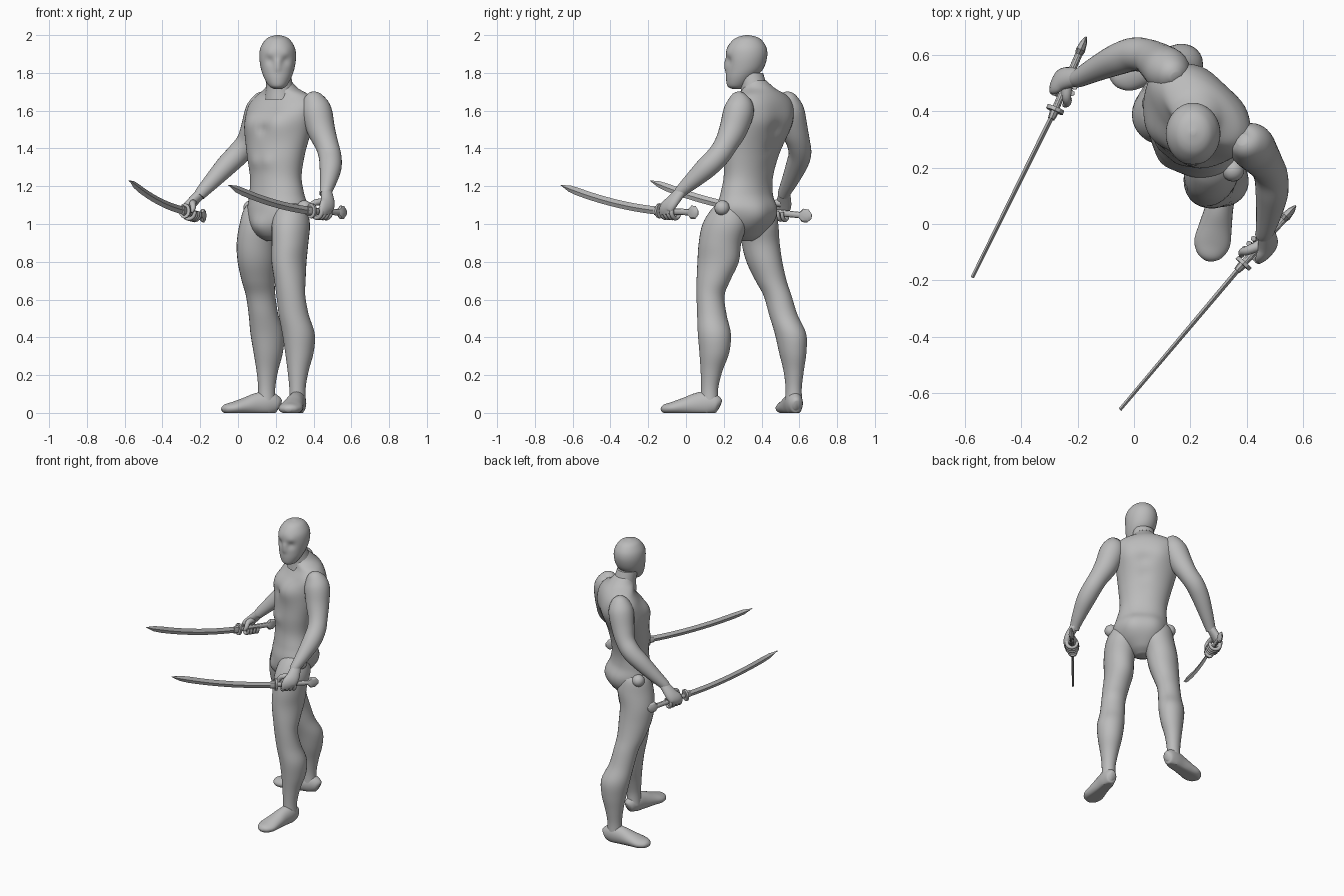
import bpy, bmesh, math
from mathutils import Vector

cube = bpy.data.objects.get("Cube")
if cube:
    bpy.data.objects.remove(cube, do_unlink=True)

grey = bpy.data.materials.new("plain_grey")
grey.use_nodes = True
grey.diffuse_color = (0.5, 0.5, 0.5, 1)
grey.node_tree.nodes["Principled BSDF"].inputs["Base Color"].default_value = (0.5, 0.5, 0.5, 1)
UP = Vector((0, 0, 1))


def yaw_axis(deg):
    """Sideways axis of a part turned about the vertical."""
    a = math.radians(deg)
    return Vector((math.cos(a), math.sin(a), 0))


def resample(rings, steps):
    """Catmull-Rom interpolation through the rings."""
    if steps == 1:
        return rings
    out, n = [], len(rings)
    for i in range(n - 1):
        a, b, c, d = (rings[max(0, min(n - 1, i + k))] for k in (-1, 0, 1, 2))
        for s in range(steps):
            t = s / steps
            out.append([q + 0.5 * t * (r - p + t * (2*p - 5*q + 4*r - s_ + t * (3*(q - r) + s_ - p)))
                        for p, q, r, s_ in zip(a, b, c, d)])
    return out + [rings[-1]]


def loft(name, rings, side, level=False, sides=28, steps=5, floor=False, angle=50):
    """Elliptical rings (x, y, z, half width, half depth) joined into a solid."""
    rings = resample(rings, steps)
    pts = [Vector(r[:3]) for r in rings]
    bm = bmesh.new()
    loops = []
    for i, r in enumerate(rings):
        t = UP if level else (pts[min(i + 1, len(pts) - 1)] - pts[max(i - 1, 0)]).normalized()
        u = (side - t * side.dot(t)).normalized()
        v = t.cross(u)
        loop = []
        for k in range(sides):
            a = 2 * math.pi * k / sides
            p = pts[i] + u * math.cos(a) * max(r[3], 0.001) + v * math.sin(a) * max(r[4], 0.001)
            if floor:
                p.z = max(p.z, 0)
            loop.append(bm.verts.new(p))
        loops.append(loop)
    for a, b in zip(loops, loops[1:]):
        for k in range(sides):
            j = (k + 1) % sides
            bm.faces.new((a[k], a[j], b[j], b[k]))
    bm.faces.new(loops[0])
    bm.faces.new(loops[-1])
    bmesh.ops.recalc_face_normals(bm, faces=bm.faces)
    me = bpy.data.meshes.new(name)
    bm.to_mesh(me)
    bm.free()
    me.materials.append(grey)
    me.shade_smooth()
    me.set_sharp_from_angle(angle=math.radians(angle))
    ob = bpy.data.objects.new(name, me)
    bpy.context.collection.objects.link(ob)
    return ob


def bump(ob, centre, radius, amount):
    """Push the surface out (or in) around a point, for muscles and hollows."""
    me = ob.data
    normals = [v.normal.copy() for v in me.vertices]
    for v, n in zip(me.vertices, normals):
        v.co += n * amount * math.exp(-((v.co - centre).length / radius) ** 2)
    me.update()


# Torso, turned towards the right front
lateral = yaw_axis(-40)
forward = Vector((-lateral.y, lateral.x, 0)) * -1
torso = loft("torso", [
    (.19, .31, .91, .04, .04), (.19, .31, .94, .09, .09), (.2, .31, 1, .15, .125), (.21, .315, 1.08, .175, .135),
    (.205, .32, 1.16, .16, .12), (.2, .33, 1.25, .15, .115), (.2, .345, 1.36, .167, .128),
    (.21, .375, 1.48, .192, .142), (.22, .39, 1.56, .205, .142), (.235, .405, 1.63, .21, .118),
    (.24, .405, 1.68, .165, .095), (.23, .385, 1.72, .09, .08), (.22, .365, 1.76, .06, .06)],
    lateral, level=True, sides=56, steps=7)


def on_torso(lat, fwd, z):
    return Vector((.21, .35, z)) + lateral * lat + forward * fwd


for s in (-1, 1):
    bump(torso, on_torso(s * .085, .1, 1.53), .075, .022)     # chest
    bump(torso, on_torso(s * .075, -.13, 1.05), .08, .03)     # buttocks
    bump(torso, on_torso(s * .11, -.17, 1.55), .08, .015)     # shoulder blades
    bump(torso, on_torso(s * .04, .14, 1.33), .035, .008)     # stomach
for z in (1.2, 1.3, 1.4, 1.5):
    bump(torso, on_torso(0, -.16, z), .045, -.012)            # spine
bump(torso, on_torso(0, .14, 1.5), .03, -.012)
bump(torso, on_torso(0, .17, .99), .05, .015)

# Neck and masked head
loft("neck", [(.225, .37, 1.66, .085, .085), (.22, .36, 1.73, .072, .07), (.21, .34, 1.8, .068, .068)],
     yaw_axis(-10), level=True)
head = loft("head", [
    (.21, .27, 1.715, .02, .025), (.21, .27, 1.73, .045, .05), (.21, .287, 1.77, .07, .075),
    (.21, .31, 1.82, .088, .098), (.21, .32, 1.88, .097, .109), (.21, .322, 1.93, .092, .105),
    (.21, .324, 1.97, .07, .08), (.21, .325, 1.99, .045, .05), (.21, .325, 2, .008, .008)],
    yaw_axis(0), level=True, sides=56, steps=7)
for s in (-1, 1):
    bump(head, Vector((.21 + s * .042, .225, 1.865)), .026, -.012)   # eye hollows
    bump(head, Vector((.21 + s * .045, .22, 1.9)), .025, .004)       # brows
for z in (1.82, 1.84, 1.86):
    bump(head, Vector((.21, .21, z)), .016, .006)                    # nose

# Legs
legs = {
    "left": (-20, [
        (.28, .235, 1.12, .04, .05), (.28, .225, 1.08, .08, .09), (.28, .205, 1, .098, .12), (.275, .18, .9, .095, .115),
        (.27, .17, .8, .09, .112), (.275, .145, .7, .082, .09), (.28, .13, .62, .077, .074),
        (.295, .137, .52, .08, .078), (.32, .15, .42, .086, .088), (.325, .15, .32, .075, .08),
        (.318, .135, .22, .055, .058), (.315, .125, .13, .043, .046), (.315, .125, .05, .045, .048)]),
    "right": (-60, [
        (.12, .4, 1.12, .04, .05), (.12, .39, 1.08, .08, .09), (.12, .385, 1, .1, .115), (.1, .395, .9, .098, .11),
        (.1, .415, .8, .092, .105), (.107, .45, .7, .08, .09), (.12, .485, .62, .072, .08),
        (.135, .515, .52, .074, .08), (.155, .553, .42, .08, .092), (.16, .565, .32, .07, .08),
        (.155, .57, .22, .052, .058), (.152, .57, .13, .042, .046), (.152, .57, .05, .045, .048)])}
for side, (yaw, rings) in legs.items():
    loft(side + "_leg", rings, yaw_axis(yaw), level=True)

# Feet: fraction from heel to toe, height, half width, half depth
foot_rings = [(0, .04, .015, .025), (.05, .045, .035, .045), (.2, .05, .046, .065), (.4, .045, .05, .06),
              (.6, .035, .058, .046), (.8, .025, .064, .034), (.94, .02, .045, .025), (1, .015, .015, .01)]
for side, heel, toe in (("left", Vector((.328, .18, 0)), Vector((.265, -.13, 0))),
                        ("right", Vector((.222, .585, 0)), Vector((-.085, .525, 0)))):
    way = (toe - heel).normalized()
    loft(side + "_foot", [(*(heel.lerp(toe, t) + UP * z), w, d) for t, z, w, d in foot_rings],
         way.cross(UP), floor=True)

# Hip balls
for side, s in (("left", 1), ("right", -1)):
    c = Vector((.21, .31, 1.085)) + lateral * s * .185
    loft(side + "_hip_ball", [(c.x, c.y, c.z - .04 * math.cos(a), .04 * math.sin(a), .04 * math.sin(a))
                              for a in (math.pi * i / 12 for i in range(13))], lateral, level=True, steps=1)

# Arms: x, y, z, radius
arms = {
    "left": [(.385, .3, 1.69, .02), (.395, .29, 1.665, .055), (.415, .28, 1.6, .08), (.44, .25, 1.5, .074),
             (.47, .21, 1.42, .062), (.487, .17, 1.36, .06), (.49, .11, 1.3, .058), (.48, .04, 1.235, .046),
             (.467, -.02, 1.18, .034), (.46, -.04, 1.155, .03)],
    "right": [(.15, .52, 1.69, .02), (.14, .53, 1.665, .055), (.12, .545, 1.6, .08), (.085, .573, 1.5, .072),
              (.05, .595, 1.43, .062), (.0, .603, 1.37, .06), (-.06, .585, 1.31, .056), (-.13, .553, 1.235, .045),
              (-.19, .522, 1.17, .034), (-.205, .515, 1.15, .03)]}
for side, rings in arms.items():
    loft(side + "_arm", [(x, y, z, r, r) for x, y, z, r in rings], lateral)


def sword_and_hand(side, tip, guard, pommel, grip, out_sign):
    flat = Vector((tip.x - guard.x, tip.y - guard.y, 0))
    thin = flat.normalized().cross(UP)
    rise = tip.z - guard.z
    # Curved blade with a diamond section
    blade = []
    for i in range(13):
        t = i / 12
        p = guard + flat * t + UP * rise * (.4 * t + .6 * t * t)
        half = .021 if t < .9 else .021 * (1 - t) / .1
        blade.append((*p, .009 * (1 - .3 * t), half))
    loft(side + "_sword_blade", blade, thin, sides=4, steps=1, angle=30)
    # Handle, collar, guard and flared pommel
    back = pommel - guard

    def along(name, stations, sides):
        loft(side + name, [(*(guard + back * t), w, d) for t, w, d in stations], thin,
             sides=sides, steps=1, angle=30)
    along("_sword_handle", [(0, .013, .017), (.85, .013, .017)], 12)
    along("_sword_collar", [(-.1, .012, .024), (-.04, .015, .026), (.02, .015, .026)], 8)
    along("_sword_guard", [(.0, .032, .04), (.05, .032, .04)], 12)
    along("_sword_pommel", [(.76, .013, .016), (.82, .017, .036), (.93, .012, .034), (1, .003, .012)], 8)
    # Palm from the wrist down the outer side of the handle
    h = back.normalized()
    out = thin * out_sign
    c = guard + back * grip
    wrist = Vector(arms[side][-2][:3])
    palm_end = c + out * .032
    mid = wrist.lerp(palm_end, .55) + out * .012
    loft(side + "_palm", [(*wrist, .03, .026), (*mid, .042, .026), (*(palm_end + UP * .015), .047, .022),
                          (*(palm_end - UP * .015), .042, .014)], h)
    # Fingers curled under the handle
    for i, word in enumerate(("index", "middle", "ring", "little")):
        base = c + h * (i - 1.5) * .024
        arc = []
        for k in range(10):
            a = math.radians(35 - 25 * k)
            r = .013 - .0004 * k
            arc.append((*(base + out * .033 * math.cos(a) + UP * .036 * math.sin(a)), r, r))
        loft(side + "_" + word + "_finger", arc, h, sides=12, steps=2)
    # Thumb laid over the handle towards the guard
    thumb = [mid - out * .015 - h * .01, c - out * .018 + UP * .045 - h * .03, c - out * .03 + UP * .02 - h * .05,
             c - out * .024 - UP * .004 - h * .062]
    loft(side + "_thumb", [(*p, r, r) for p, r in zip(thumb, (.02, .017, .014, .009))], h + out * .3,
         sides=12, steps=4)


sword_and_hand("left", Vector((-.05, -.66, 1.205)), Vector((.385, -.145, 1.07)), Vector((.575, .065, 1.06)), .3, -1)
sword_and_hand("right", Vector((-.575, -.19, 1.23)), Vector((-.283, .4, 1.07)), Vector((-.17, .665, 1.04)), .34, 1)
